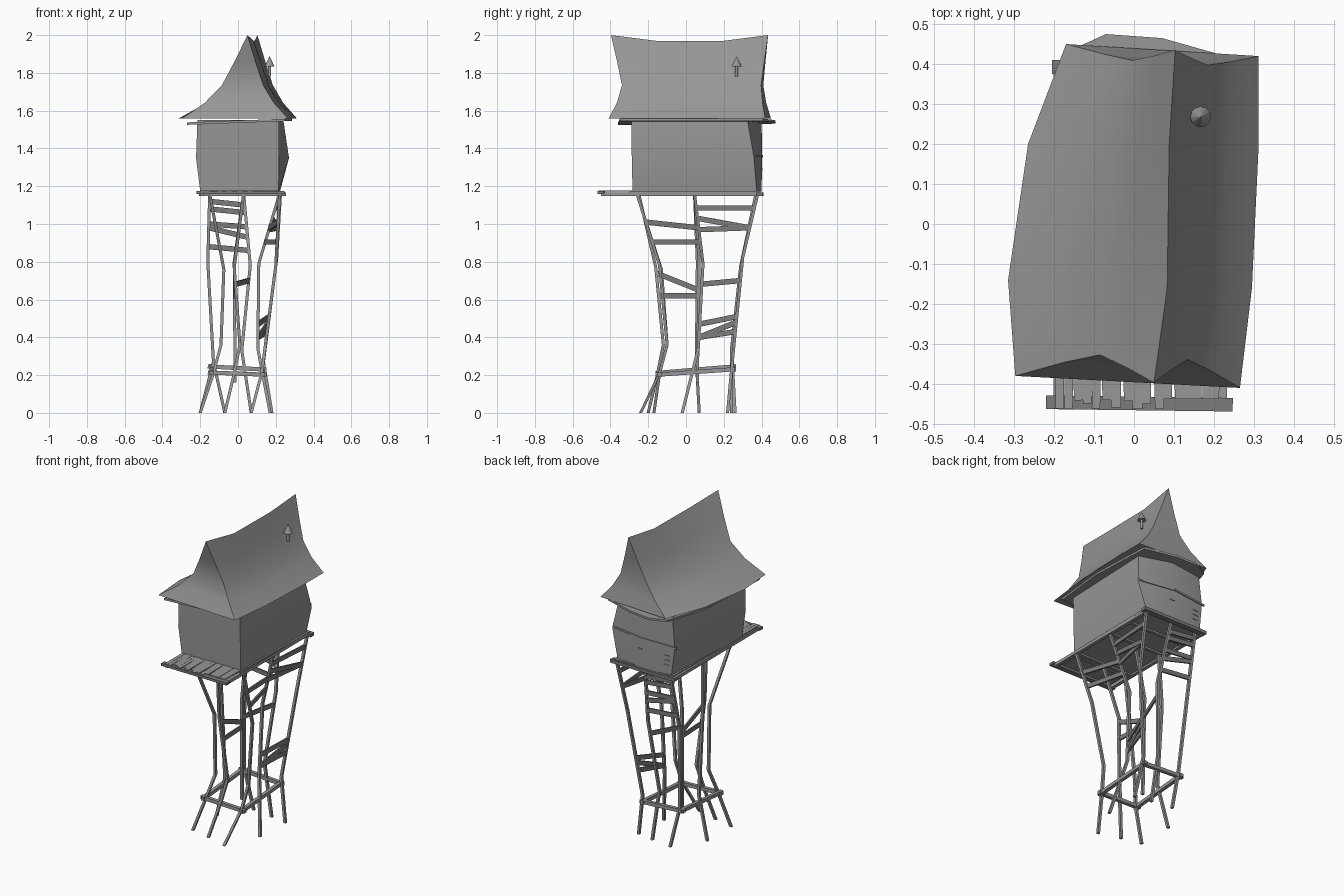
import bpy, bmesh, random
from mathutils import Vector

if "Cube" in bpy.data.objects:
    bpy.data.objects.remove(bpy.data.objects["Cube"])

random.seed(4)


def colour(name, v):
    m = bpy.data.materials.new(name)
    m.diffuse_color = (v, v, v, 1)
    m.use_nodes = True
    m.node_tree.nodes["Principled BSDF"].inputs["Base Color"].default_value = m.diffuse_color
    return m


WEATHERED = colour("weathered_grey", 0.31)
DARK = colour("dark_grey", 0.2)


def make(name, verts, faces, smooth=False, mat=WEATHERED):
    me = bpy.data.meshes.new(name)
    me.from_pydata([tuple(v) for v in verts], [], faces)
    bm = bmesh.new()
    bm.from_mesh(me)
    bmesh.ops.recalc_face_normals(bm, faces=bm.faces)
    bm.to_mesh(me)
    bm.free()
    me.materials.append(mat)
    ob = bpy.data.objects.new(name, me)
    bpy.context.collection.objects.link(ob)
    if smooth:
        bpy.context.view_layer.objects.active = ob
        ob.select_set(True)
        bpy.ops.object.shade_smooth_by_angle(angle=0.6)
        ob.select_set(False)
    return ob


def loft(name, rings, smooth=False, mat=WEATHERED):
    """Closed skin through rings with the same number of points."""
    n = len(rings[0])
    verts = [p for r in rings for p in r]
    faces = [(k * n + i, k * n + (i + 1) % n, (k + 1) * n + (i + 1) % n, (k + 1) * n + i)
             for k in range(len(rings) - 1) for i in range(n)]
    faces += [tuple(range(n)), tuple(range((len(rings) - 1) * n, len(rings) * n))]
    return make(name, verts, faces, smooth, mat)


def leg(name, path, r=0.008):
    sq = ((-r, -r), (r, -r), (r, r), (-r, r))
    loft(name, [[(x + a, y + b, z) for a, b in sq] for x, y, z in path])


def plank(name, a, b, height=0.03, thick=0.012, mat=WEATHERED):
    a, b = Vector(a), Vector(b)
    d = (b - a).normalized()
    s = d.cross(Vector((0, 0, 1))).normalized()
    u = s.cross(d) * height / 2
    s = s * thick / 2
    loft(name, [[p + s + u, p - s + u, p - s - u, p + s - u] for p in (a, b)], mat=mat)


# Sagging roof with flared eaves: left eave, ridge, right eave at each station
stations = [
    ((-0.297, -0.38), (0.05, -0.397, 2.0), (0.265, -0.41), 1),
    ((-0.315, -0.14), (0.083, -0.16, 1.97), (0.295, -0.16), 0),
    ((-0.265, 0.20), (0.088, 0.20, 1.97), (0.312, 0.20), 0),
    ((-0.17, 0.45), (0.103, 0.435, 2.0), (0.312, 0.42), -0.5),
]
levels = [(0, 0, 0), (0.35, 0.19, 0.04), (0.61, 0.40, 0.063), (0.80, 0.68, 0.035)]
rings = []
for left, top, right, inward in stations:
    def point(eave, lv):
        t, h, inset = lv
        return (eave[0] + (top[0] - eave[0]) * t,
                eave[1] + (top[1] - eave[1]) * t + inset * inward,
                1.558 + (top[2] - 1.558) * h)
    rings.append([point(left, l) for l in levels] + [top]
                 + [point(right, l) for l in reversed(levels)])
n = 9
verts = [p for r in rings for p in r]
faces = [(k * n + i, k * n + (i + 1) % n, (k + 1) * n + (i + 1) % n, (k + 1) * n + i)
         for k in range(3) for i in range(n)]
for o in (0, 3 * n):
    faces += [(o + i, o + i + 1, o + 7 - i, o + 8 - i) for i in range(3)]
    faces.append((o + 3, o + 4, o + 5))
make("roof", verts, faces, True)

# Eave plate under the roof, tilted slightly
outline = [(-0.27, -0.36), (0.25, -0.35), (0.285, 0.0), (0.265, 0.41),
           (0.07, 0.465), (-0.07, 0.475), (-0.17, 0.43), (-0.25, 0.15)]
loft("eave_plate", [[(x, y, z + 0.02 * (x + 0.27) / 0.54) for x, y in outline]
                    for z in (1.525, 1.538)])

# Bulging cabin walls
loft("cabin_walls", [
    [(-0.20, -0.283, 1.172), (0.215, -0.283, 1.172), (0.222, 0.375, 1.172),
     (0.03, 0.40, 1.172), (-0.17, 0.39, 1.172)],
    [(-0.222, -0.287, 1.35), (0.217, -0.287, 1.35), (0.27, 0.36, 1.35),
     (0.03, 0.403, 1.35), (-0.19, 0.385, 1.35)],
    [(-0.215, -0.29, 1.55), (0.217, -0.29, 1.55), (0.24, 0.325, 1.55),
     (0.04, 0.40, 1.55), (-0.17, 0.38, 1.55)]], True)

# Rail and pegs on the back wall
plank("back_rail", (0.262, 0.364, 1.36), (0.03, 0.404, 1.36), 0.012, 0.008)
plank("back_rail_end", (0.03, 0.404, 1.36), (-0.205, 0.386, 1.35), 0.012, 0.008)
plank("back_latch", (0.06, 0.400, 1.29), (0.03, 0.403, 1.29), 0.008, 0.006)
for z in (1.23, 1.26, 1.29):
    plank("back_peg", (-0.12, 0.392, z), (-0.16, 0.389, z), 0.005, 0.006)

# Floor slab with perimeter beams and cross joists
loft("floor", [[(-0.195, -0.30, z), (0.225, -0.30, z), (0.235, 0.395, z), (-0.185, 0.395, z)]
               for z in (1.160, 1.174)])
plank("front_beam", (-0.22, -0.446, 1.166), (0.247, -0.452, 1.166), 0.016, 0.034, DARK)
plank("back_beam", (-0.205, 0.393, 1.158), (0.255, 0.388, 1.158), 0.02, 0.035, DARK)
for x in (-0.19, 0.222):
    plank("side_beam", (x, -0.45, 1.158), (x, 0.39, 1.158), 0.02, 0.022)
for y in (-0.25, 0.05, 0.22):
    plank("joist", (-0.19, y, 1.158), (0.225, y, 1.158), 0.018, 0.02)

# Ragged porch boards
x = -0.185
while x < 0.22:
    w = random.uniform(0.020, 0.026)
    end = random.uniform(-0.465, -0.435) if x < 0.06 else -0.438
    plank("porch_board", (x, -0.28, 1.175), (x + random.uniform(-0.006, 0.006), end, 1.175),
          0.006, w)
    x += w + 0.001

# Crooked stilts
stilts = {
    "front_left": [(-.15, -.26, 1.16), (-.075, -.13, .76), (-.09, -.10, .36), (-.13, -.14, .21), (-.20, -.17, 0)],
    "front_middle": [(.03, -.25, 1.16), (-.02, -.16, .77), (.01, -.12, .36), (-.02, -.15, .21), (-.07, -.20, 0)],
    "front_right": [(.22, -.26, 1.16), (.20, -.14, .78), (.145, -.10, .36), (.125, -.14, .21), (.07, -.24, 0)],
    "middle_left": [(-.15, .045, 1.16), (-.16, .06, .80), (-.13, .055, .27), (-.20, .07, 0)],
    "middle_right": [(.22, .045, 1.16), (.11, .09, .79), (.105, .065, .34), (.17, -.02, 0)],
    "back_left": [(-.15, .37, 1.16), (-.16, .295, .80), (-.13, .245, .27), (-.07, .26, 0)],
    "back_middle": [(.03, .37, 1.16), (.065, .29, .78), (.02, .24, .33), (.07, .24, 0)],
    "back_right": [(.225, .38, 1.16), (.205, .30, .82), (.135, .245, .27), (.18, .22, 0)],
    "centre": [(.03, .045, 1.16), (-.02, .07, .80), (-.015, .06, .16)],
}
for key, path in stilts.items():
    leg(key + "_stilt", path)


def at(key, z):
    """Point on a stilt at height z."""
    path = stilts[key]
    for a, b in zip(path, path[1:]):
        if a[2] >= z >= b[2]:
            return Vector(a).lerp(Vector(b), (a[2] - z) / (a[2] - b[2]))


# Planks nailed between the stilts
braces = [
    ("front_right", 1.01, "middle_right", .98), ("front_right", .905, "middle_right", .905),
    ("front_middle", .74, "centre", .65), ("front_middle", .62, "centre", .62),
    ("middle_right", 1.085, "back_right", 1.085), ("middle_right", 1.03, "back_right", .98),
    ("middle_right", .97, "back_right", .98), ("centre", .68, "back_middle", .70),
    ("middle_right", .47, "back_right", .51), ("middle_right", .40, "back_right", .48),
    ("middle_right", .40, "back_right", .43),
    ("back_left", 1.12, "back_middle", 1.10), ("back_left", 1.08, "back_middle", 1.06),
    ("back_left", 1.00, "back_middle", .985), ("back_left", .98, "back_middle", .93),
    ("back_left", .88, "back_middle", .86)]
for k1, z1, k2, z2 in braces:
    plank("brace", at(k1, z1), at(k2, z2), 0.028, 0.01, DARK)

# Lower tie frame
fl, fr, bl, br = ((-.14, -.14, .213), (.13, -.14, .203), (-.14, .245, .245), (.13, .245, .23))
for a, b in ((fl, fr), (bl, br), (fl, bl), (fr, br)):
    d = (Vector(b) - Vector(a)).normalized() * 0.02
    plank("tie_beam", Vector(a) - d, Vector(b) + d, 0.022, 0.022)

# Small capped chimney pipe
for nm, r1, r2, z, h in (("pipe", .008, .008, 1.81, .06), ("pipe_cap", .026, 0, 1.862, .055)):
    bpy.ops.mesh.primitive_cone_add(vertices=12, radius1=r1, radius2=r2, depth=h,
                                    location=(.167, .268, z))
    bpy.context.object.name = nm
    bpy.context.object.data.materials.append(WEATHERED)
